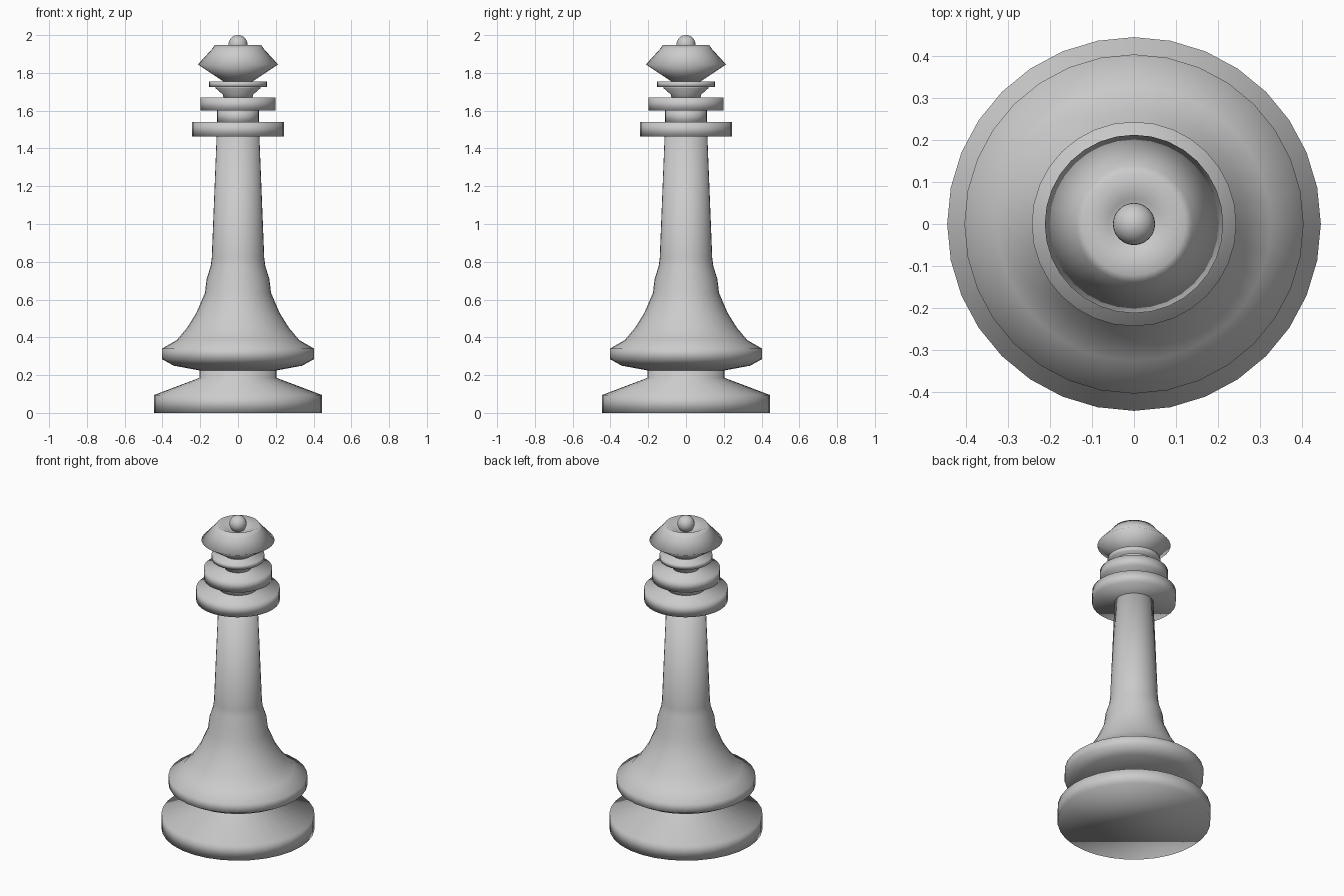
import bpy, bmesh
from math import cos, sin, pi

cube = bpy.data.objects.get("Cube")
if cube:
    bpy.data.objects.remove(cube, do_unlink=True)

SIDES = 32
grey = bpy.data.materials.new("plain grey")
grey.use_nodes = True
grey.diffuse_color = (0.6, 0.6, 0.6, 1)
grey.node_tree.nodes["Principled BSDF"].inputs["Base Color"].default_value = (0.6, 0.6, 0.6, 1)


def add_object(name, bm):
    bmesh.ops.recalc_face_normals(bm, faces=bm.faces)
    for face in bm.faces:
        face.smooth = True
    mesh = bpy.data.meshes.new(name)
    bm.to_mesh(mesh)
    bm.free()
    mesh.materials.append(grey)
    obj = bpy.data.objects.new(name, mesh)
    bpy.context.collection.objects.link(obj)
    return obj


def lathe(name, profile):
    """Turn (radius, height) points about z and cap both ends."""
    bm = bmesh.new()
    rings = [[bm.verts.new((r * cos(2 * pi * i / SIDES), r * sin(2 * pi * i / SIDES), z))
              for i in range(SIDES)] for r, z in profile]
    for low, high in zip(rings, rings[1:]):
        for i in range(SIDES):
            j = (i + 1) % SIDES
            bm.faces.new((low[i], low[j], high[j], high[i]))
    bm.faces.new(rings[0][::-1])
    bm.faces.new(rings[-1])
    return add_object(name, bm)


def disc(name, radius, bottom, top):
    return lathe(name, [(radius, bottom), (radius, top)])


# Foot with a sloping top and a short waist
lathe("base", [(0.444, 0), (0.444, 0.095), (0.205, 0.185), (0.205, 0.235)])

# Flared skirt rising into the tapered stem
lathe("stem", [(0.205, 0.225), (0.34, 0.25), (0.403, 0.285), (0.403, 0.34),
               (0.325, 0.385), (0.27, 0.45), (0.22, 0.53), (0.175, 0.635),
               (0.166, 0.71), (0.145, 0.775), (0.139, 0.82), (0.113, 1.47)])

# Collars and necks
disc("lower_collar", 0.243, 1.463, 1.54)
disc("lower_neck", 0.11, 1.53, 1.61)
disc("middle_collar", 0.198, 1.60, 1.67)
lathe("upper_neck", [(0.075, 1.66), (0.08, 1.685), (0.12, 1.72), (0.12, 1.73)])
disc("upper_collar", 0.153, 1.725, 1.755)

# Crown with a shallow bowl on top
lathe("crown", [(0.07, 1.75), (0.212, 1.845), (0.139, 1.925),
                (0.122, 1.948), (0.06, 1.915), (0.02, 1.905)])

# Ball finial
bm = bmesh.new()
bmesh.ops.create_uvsphere(bm, u_segments=SIDES, v_segments=16, radius=0.05)
add_object("finial", bm).location.z = 1.95
